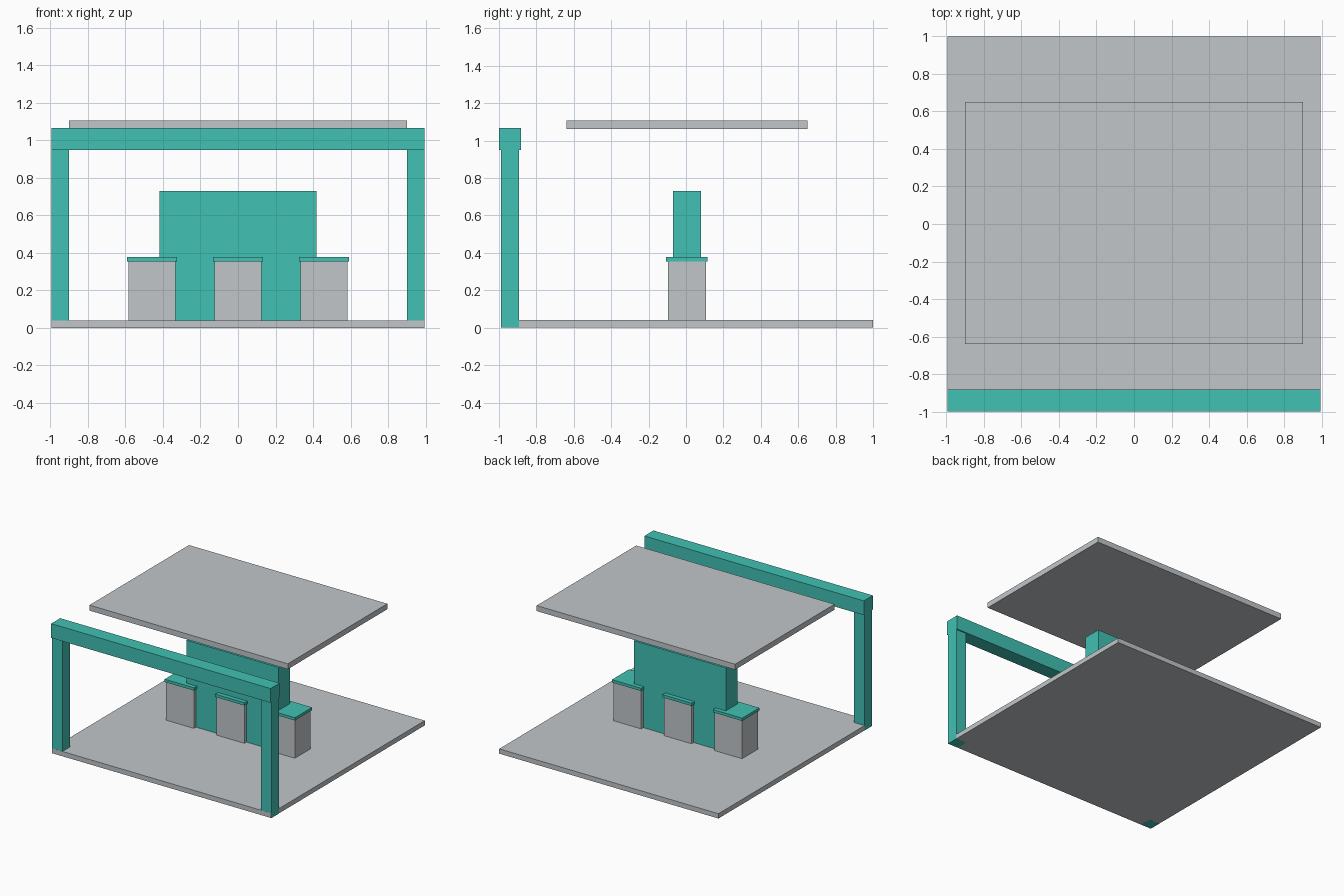
import bpy

if "Cube" in bpy.data.objects:
    bpy.data.objects.remove(bpy.data.objects["Cube"])


def material(name, rgb):
    m = bpy.data.materials.new(name)
    m.diffuse_color = (*rgb, 1.0)
    m.use_nodes = True
    m.node_tree.nodes["Principled BSDF"].inputs["Base Color"].default_value = m.diffuse_color
    return m


GREY = material("light_grey", (0.54, 0.565, 0.585))
TEAL = material("teal", (0.053, 0.533, 0.451))


def box(name, mat, x, y, z):
    """Axis-aligned box from (min, max) ranges."""
    bpy.ops.mesh.primitive_cube_add(size=1)
    ob = bpy.context.object
    ob.name = name
    for v in ob.data.vertices:
        v.co = [r[0] if c < 0 else r[1] for c, r in zip(v.co, (x, y, z))]
    ob.data.materials.append(mat)
    return ob


MID = 0.005  # y centre of the slab, canopy, wall and counters


def depth(half):
    return (MID - half, MID + half)


# Ground slab and floating canopy
box("floor_slab", GREY, (-0.995, 0.995), depth(0.995), (0.0005, 0.04))
box("canopy_roof", GREY, (-0.9, 0.9), depth(0.645), (1.062, 1.107))

# Central wall
box("centre_wall", TEAL, (-0.418, 0.418), depth(0.075), (0.002, 0.73))

# Three counters with overhanging tops
for label, cx in (("left", -0.458), ("middle", 0.0), ("right", 0.458)):
    box(label + "_counter", GREY, (cx - 0.126, cx + 0.126), depth(0.102), (0.03, 0.355))
    box(label + "_counter_top", TEAL, (cx - 0.133, cx + 0.133), depth(0.111), (0.355, 0.378))

# Entrance gate: two posts, flush with the slab sides, and a crossbeam
box("left_gate_post", TEAL, (-0.9957, -0.9), (-0.9893, -0.893), (0, 0.95))
box("right_gate_post", TEAL, (0.9, 0.9957), (-0.9893, -0.893), (0, 0.95))
box("gate_beam", TEAL, (-0.9957, 0.9957), (-1.0, -0.883), (0.95, 1.067))
